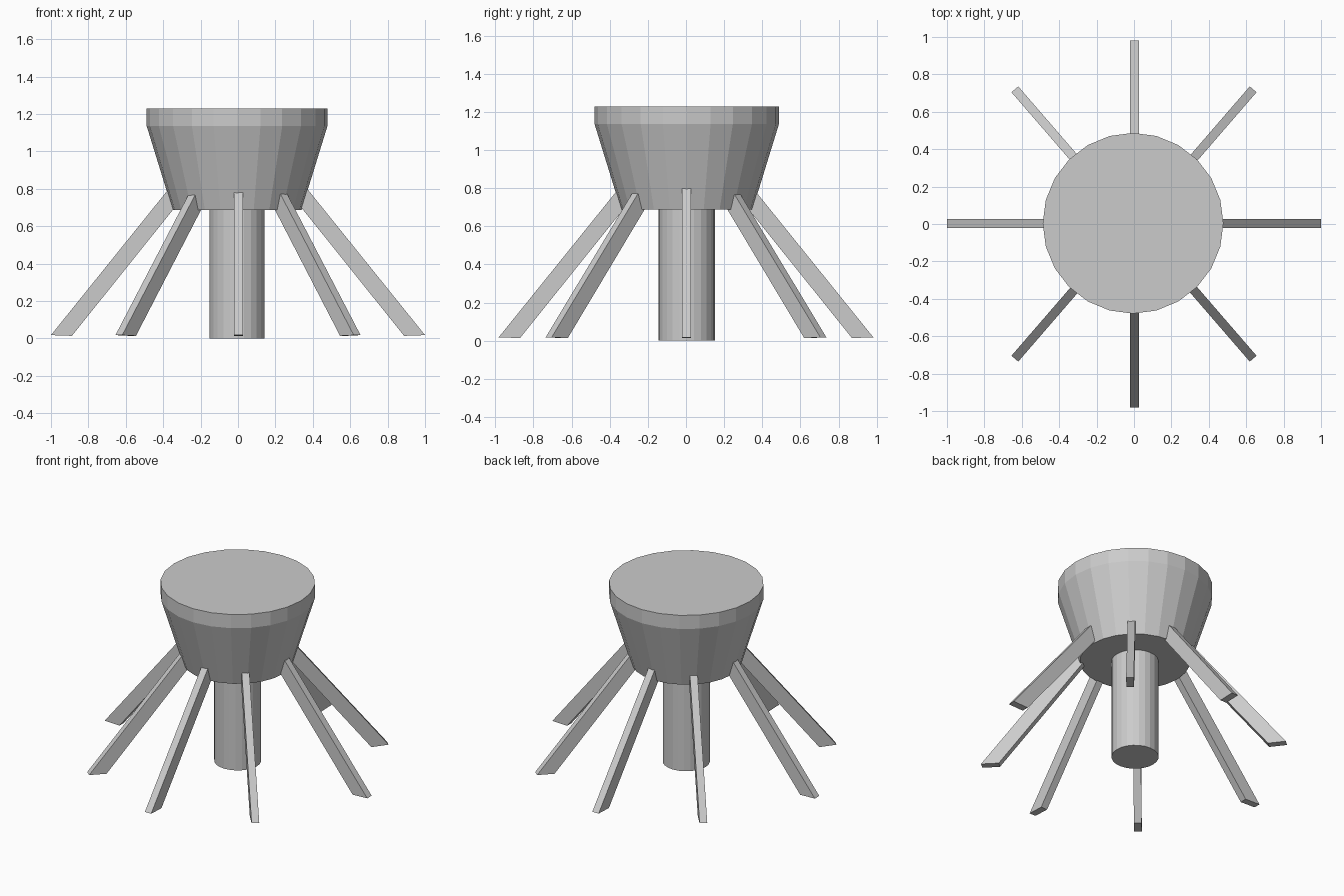
import bpy
from mathutils import Vector

if "Cube" in bpy.data.objects:
    bpy.data.objects.remove(bpy.data.objects["Cube"])


def mesh_object(name, verts, faces):
    mesh = bpy.data.meshes.new(name)
    mesh.from_pydata(verts, [], faces)
    obj = bpy.data.objects.new(name, mesh)
    bpy.context.collection.objects.link(obj)
    return obj


def lathe(name, profile, sides=24, centre=(-0.005, 0.004)):
    """Closed flat-sided solid from (radius, z) rings, bottom to top."""
    from math import cos, sin, tau
    verts = [(centre[0] + r * cos(tau * i / sides), centre[1] + r * sin(tau * i / sides), z)
             for r, z in profile for i in range(sides)]
    faces = [tuple(reversed(range(sides))),
             tuple(range(len(verts) - sides, len(verts)))]
    for k in range(len(profile) - 1):
        for i in range(sides):
            j = (i + 1) % sides
            faces.append((k * sides + i, k * sides + j,
                          (k + 1) * sides + j, (k + 1) * sides + i))
    return mesh_object(name, verts, faces)


def leg(name, foot, top, width=0.048, depth=0.112):
    """Slanted bar; foot and top are the ends of its upper outer edge."""
    foot, top = Vector(foot), Vector(top)
    inward = Vector((top.x - foot.x, top.y - foot.y, 0)).normalized()
    side = Vector((-inward.y, inward.x, 0)) * width / 2
    drop = inward * depth + Vector((0, 0, -0.004))
    verts = []
    for p, d in ((foot, drop), (top, inward * 0.06 + Vector((0, 0, -0.065)))):
        verts += [p - side, p + side, p + d + side, p + d - side]
    faces = [(0, 1, 2, 3), (7, 6, 5, 4)]
    faces += [(i, i + 4, (i + 1) % 4 + 4, (i + 1) % 4) for i in range(4)]
    return mesh_object(name, verts, faces)


# Central post and flared head with a straight rim
lathe("centre_post", [(0.147, 0.0), (0.147, 0.70)])
lathe("flared_head", [(0.345, 0.688), (0.483, 1.135), (0.483, 1.229)])

# Eight splayed legs, ends sunk a little into the head
for sx, label in ((-1, "left"), (1, "right")):
    leg(label + "_leg", (sx, 0.002, 0.018), (sx * 0.35, 0.002, 0.825))
    for sy, end in ((-1, "front"), (1, "back")):
        leg(f"{end}_{label}_leg", (sx * 0.637, sy * 0.72, 0.018), (sx * 0.22, sy * 0.238, 0.82))
for sy, end in ((-1, "front"), (1, "back")):
    leg(end + "_leg", (0.002, sy * 0.982, 0.018), (0.002, sy * 0.335, 0.82))
